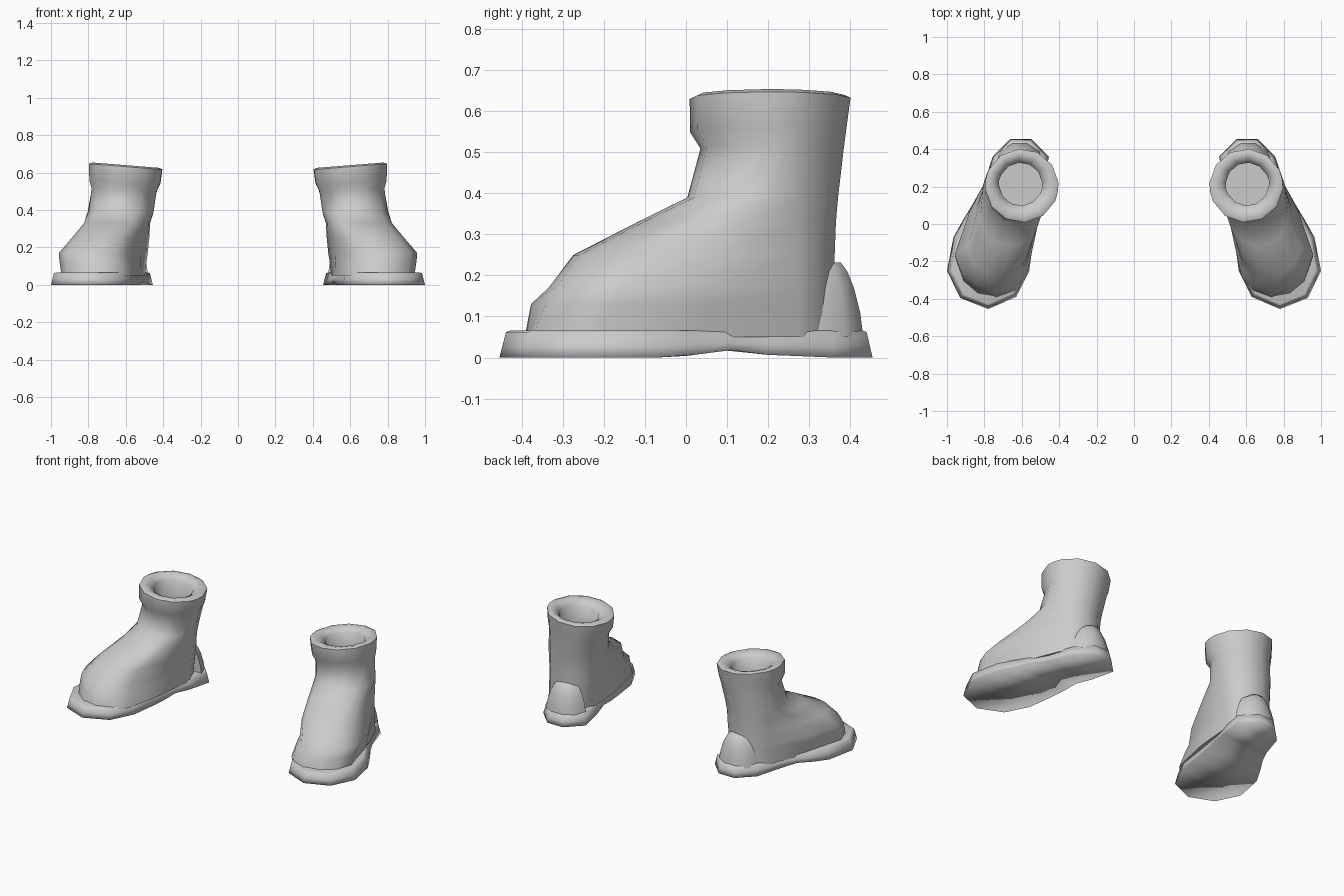
import bpy, bmesh, math
from mathutils import Vector

if "Cube" in bpy.data.objects:
    bpy.data.objects.remove(bpy.data.objects["Cube"])

grey = bpy.data.materials.new("boot grey")
grey.diffuse_color = (0.6, 0.6, 0.6, 1)
grey.use_nodes = True
grey.node_tree.nodes["Principled BSDF"].inputs["Base Color"].default_value = grey.diffuse_color


def loft(name, rings, side, angle=40, strip_base=False):
    """Skin a stack of equal-length rings, cap both ends; side -1 mirrors in x."""
    bm = bmesh.new()
    rows = [[bm.verts.new((x * side, y, z)) for x, y, z in r] for r in rings]
    n = len(rows[0])
    for a, b in zip(rows, rows[1:]):
        for i in range(n):
            j = (i + 1) % n
            bm.faces.new((a[i], a[j], b[j], b[i]))
    base = rows[0]
    if strip_base:  # cross strips follow the arch
        bm.faces.new((base[0], base[1], base[n - 1]))
        for i in range(1, n // 2):
            bm.faces.new((base[i], base[i + 1], base[n - 1 - i], base[n - i]))
    else:
        bm.faces.new(base)
    bm.faces.new(rows[-1])
    bmesh.ops.recalc_face_normals(bm, faces=bm.faces)
    me = bpy.data.meshes.new(name)
    bm.to_mesh(me)
    bm.free()
    me.materials.append(grey)
    ob = bpy.data.objects.new(name, me)
    bpy.context.collection.objects.link(ob)
    bpy.ops.object.select_all(action='DESELECT')
    ob.select_set(True)
    bpy.context.view_layer.objects.active = ob
    bpy.ops.object.shade_smooth_by_angle(angle=math.radians(angle))


def foot_ring(z, heel, heel_r, toe=None, toe_r=None, tilt=0.0, bulge=0.0):
    """Toe arc and heel arc of six points each, joined by full mid-foot sides."""
    wide = 0.016 if toe else 0.006
    toe, toe_r = toe or heel, toe_r or heel_r
    arc = []
    for k in range(12):
        a = math.radians(-155 + 30 * k)
        c, r = (Vector(toe), toe_r) if k < 6 else (Vector(heel), heel_r)
        r = 1.02 * r + (bulge if k in (1, 2) else 0)
        arc.append(c + r * Vector((math.cos(a), math.sin(a))))

    def mid(p, q):
        d = (q - p).normalized()
        return (p + q) / 2 + wide * Vector((d.y, -d.x))

    pts = arc[:6] + [mid(arc[5], arc[6])] + arc[6:] + [mid(arc[11], arc[0])]
    return [(p.x, p.y, z + tilt * (p.x - heel[0])) for p in pts]


# Upper: toe, instep, shaft, flared cuff and open top with a deep well
upper = [
    foot_ring(0.05, (0.645, 0.21), 0.145, (0.75, -0.20), 0.19),
    foot_ring(0.13, (0.638, 0.21), 0.147, (0.762, -0.165), 0.19, bulge=0.02),
    foot_ring(0.17, (0.635, 0.208), 0.15, (0.768, -0.145), 0.187),
    foot_ring(0.25, (0.63, 0.207), 0.153, (0.725, -0.11), 0.162),
    foot_ring(0.33, (0.63, 0.205), 0.158, (0.665, 0.04), 0.156),
    foot_ring(0.39, (0.625, 0.203), 0.165, (0.63, 0.172), 0.166),
    foot_ring(0.51, (0.608, 0.21), 0.172, tilt=0.04),
    foot_ring(0.55, (0.605, 0.2), 0.187, tilt=0.05),
    foot_ring(0.632, (0.6, 0.205), 0.193, tilt=0.08),
    foot_ring(0.640, (0.6, 0.205), 0.175, tilt=0.08),
    foot_ring(0.633, (0.602, 0.208), 0.145, tilt=0.08),
    foot_ring(0.61, (0.606, 0.213), 0.113, tilt=0.06),
    foot_ring(0.48, (0.606, 0.213), 0.113),
]

# Sole outline: toe tip, eight outer points, eight inner points
outline = [(0.78, -0.455), (0.93, -0.395), (1.0, -0.25), (0.965, -0.07),
           (0.915, 0.02), (0.86, 0.11), (0.81, 0.20), (0.755, 0.36),
           (0.66, 0.455), (0.55, 0.455), (0.455, 0.36), (0.485, 0.20),
           (0.51, 0.10), (0.525, 0.0), (0.54, -0.1), (0.56, -0.25),
           (0.63, -0.39)]


def sole_ring(inset, z, arch=0.0):
    n, c = len(outline), []
    for i, p in enumerate(outline):
        d = (Vector(outline[(i + 1) % n]) - Vector(outline[i - 1])).normalized()
        lift = arch * max(0.0, 1 - abs(p[1] - 0.11) / 0.14)
        c.append((p[0] - d.y * inset, p[1] + d.x * inset, z + lift))
    return c


sole = [sole_ring(0.0, 0.0, 0.018), sole_ring(0.008, 0.03, 0.006),
        sole_ring(0.016, 0.062), sole_ring(0.028, 0.066)]


# Heel tab: tapering half-round plate wrapped on the back of the upper
def tab_ring(z, half, back):
    cy = 0.32
    return [(0.61 + half * math.cos(a), cy + (back - cy) * math.sin(a), z)
            for a in (math.radians(36 * k) for k in range(6))]


tab = [tab_ring(0.05, 0.13, 0.438), tab_ring(0.11, 0.12, 0.43),
       tab_ring(0.17, 0.102, 0.414), tab_ring(0.21, 0.08, 0.397),
       tab_ring(0.232, 0.05, 0.38)]

for side, label in ((1, "right"), (-1, "left")):
    loft(label + "_boot_upper", upper, side, 65)
    loft(label + "_sole", sole, side, 110, strip_base=True)
    loft(label + "_heel_tab", tab, side, 50)
